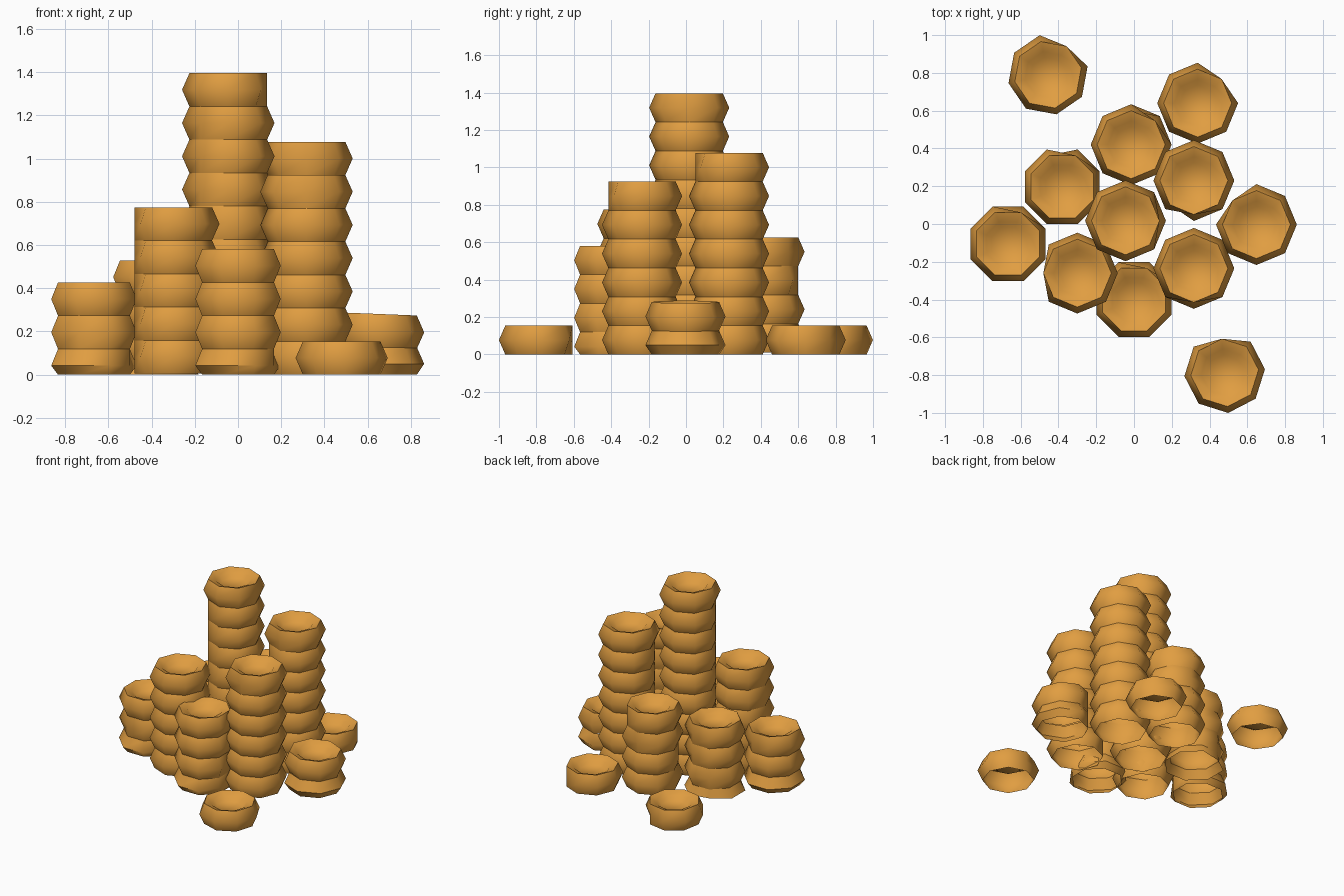
import bpy, bmesh, math, random

if "Cube" in bpy.data.objects:
    bpy.data.objects.remove(bpy.data.objects["Cube"])

random.seed(4)
SIDES, PITCH = 8, 0.154
RIM, BELLY = 0.18, 0.214

gold = bpy.data.materials.new("warm gold")
gold.diffuse_color = (0.75, 0.34, 0.053, 1)
gold.use_nodes = True
gold.node_tree.nodes["Principled BSDF"].inputs["Base Color"].default_value = gold.diffuse_color

# Radius and height: outer wall, then the dish on exposed pieces
WALL = [(RIM, 0), (BELLY, 0.077), (RIM, 0.154)]
DISH = [(0.125, 0.134), (0.095, 0.104)]


def add_piece(bm, x, y, z, flat_angle, dished, tilt=0):
    """Octagonal piece with one belly corner flattened at flat_angle."""
    rings = []
    for r, h in WALL + (DISH if dished else []):
        ring = []
        for i in range(SIDES):
            a = math.radians(flat_angle) + i * math.tau / SIDES
            rr = RIM if (i == 0 and r == BELLY) else r
            dx, dy = rr * math.cos(a), rr * math.sin(a)
            ring.append(bm.verts.new((x + dx, y + dy, max(0, z + h + tilt * dx))))
        rings.append(ring)
    for lo, hi in zip(rings, rings[1:]):
        for i in range(SIDES):
            j = (i + 1) % SIDES
            bm.faces.new((lo[i], lo[j], hi[j], hi[i]))
    if dished:
        bm.faces.new(rings[-1])


def stack(name, x, y, count, sink=0.0, top_flat=0, low_flat=None, tilt=0):
    bm = bmesh.new()
    for k in range(count):
        top = k == count - 1
        if top:
            flat = top_flat
        elif low_flat is not None:
            flat = low_flat
        else:
            flat = top_flat + 45 * random.randrange(8)
        add_piece(bm, x, y, k * PITCH - sink, flat, top, tilt if top else 0)
    # Drop wall faces squeezed flat on the ground
    flat_faces = [f for f in bm.faces if all(v.co.z < 1e-4 for v in f.verts)]
    bmesh.ops.delete(bm, geom=flat_faces, context='FACES')
    mesh = bpy.data.meshes.new(name)
    bm.to_mesh(mesh)
    bm.free()
    mesh.materials.append(gold)
    ob = bpy.data.objects.new(name, mesh)
    bpy.context.collection.objects.link(ob)
    bpy.ops.object.select_all(action='DESELECT')
    ob.select_set(True)
    bpy.context.view_layer.objects.active = ob
    bpy.ops.object.shade_smooth_by_angle(angle=math.radians(52))


# Tall stacks in the middle
stack("centre_stack", -0.045, 0.017, 9, -0.01, 0, 225)
stack("back_right_stack", 0.317, 0.23, 7, 0, 270, 225)
stack("front_right_stack", 0.317, -0.235, 6, 0, 270, 135)
stack("front_left_stack", -0.30, -0.26, 5, -0.005, 180, 180)
stack("back_stack", -0.015, 0.42, 4, -0.01, 45)

# Shorter stacks that have sunk into the ground
stack("front_stack", 0.0, -0.40, 4, 0.035, 67.5)
stack("left_back_stack", -0.38, 0.197, 4, 0.087, 67.5)
stack("left_stack", -0.667, -0.105, 3, 0.035, 67.5)
stack("right_stack", 0.648, -0.003, 2, 0.027, 135, None, -0.04)

# Loose single pieces
stack("loose_front_piece", 0.48, -0.787, 1, 0, 95)
stack("loose_back_right_piece", 0.337, 0.64, 1, 0, 45)
stack("loose_back_left_piece", -0.455, 0.79, 1, 0, 57)
